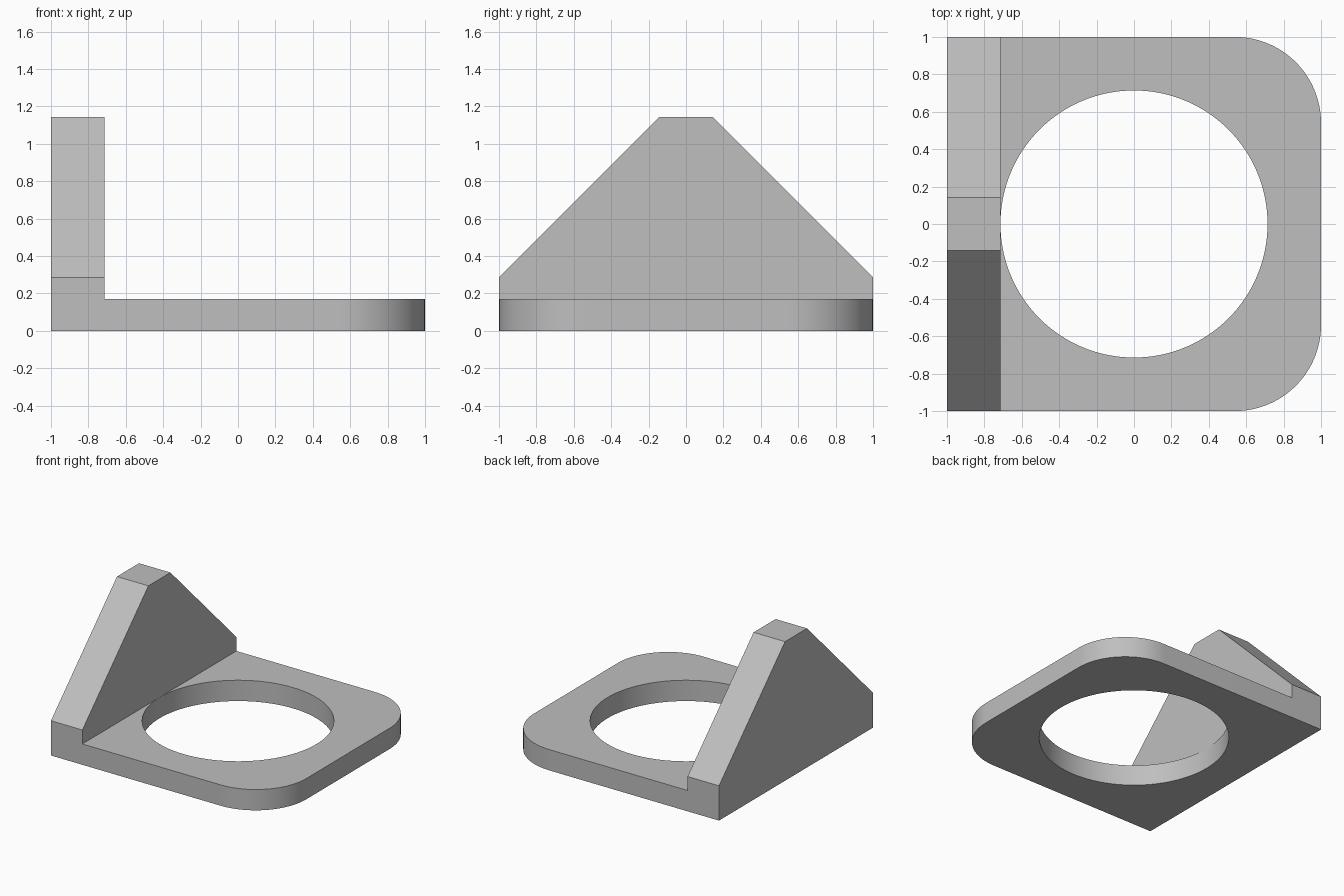
import bpy, bmesh, math
from mathutils import Vector

THICK = 0.171     # plate thickness
WALL_X = -0.7145  # inner face of the upright wall
HOLE_R = 0.714
CORNER_R = 0.46

if "Cube" in bpy.data.objects:
    bpy.data.objects.remove(bpy.data.objects["Cube"])

grey = bpy.data.materials.new("plain grey")
grey.use_nodes = True
colour = (0.52, 0.52, 0.52, 1)
grey.diffuse_color = colour
grey.node_tree.nodes["Principled BSDF"].inputs["Base Color"].default_value = colour


def prism(name, points, direction):
    """Extrude a closed profile along a direction into a solid."""
    bm = bmesh.new()
    face = bm.faces.new([bm.verts.new(p) for p in points])
    result = bmesh.ops.extrude_face_region(bm, geom=[face])
    moved = [v for v in result["geom"] if isinstance(v, bmesh.types.BMVert)]
    bmesh.ops.translate(bm, verts=moved, vec=Vector(direction))
    bmesh.ops.recalc_face_normals(bm, faces=bm.faces)
    mesh = bpy.data.meshes.new(name)
    bm.to_mesh(mesh)
    bm.free()
    mesh.materials.append(grey)
    obj = bpy.data.objects.new(name, mesh)
    bpy.context.collection.objects.link(obj)
    return obj


def arc(cx, cy, radius, start, end, steps, z=0):
    angles = [math.radians(start + (end - start) * i / steps) for i in range(steps + 1)]
    return [(cx + radius * math.cos(a), cy + radius * math.sin(a), z) for a in angles]


def combine(target, helper, operation):
    """Apply a boolean and remove the helper."""
    helper.hide_render = True
    mod = target.modifiers.new(operation.title(), 'BOOLEAN')
    mod.operation = operation
    mod.object = helper
    mod.solver = 'EXACT'
    bpy.context.view_layer.objects.active = target
    bpy.ops.object.modifier_apply(modifier=mod.name)
    bpy.data.objects.remove(helper)


# Base plate: square at the wall side, rounded at the free side
c = 1 - CORNER_R
outline = [(-1, 1, 0), (-1, -1, 0)]
outline += arc(c, -c, CORNER_R, -90, 0, 24) + arc(c, c, CORNER_R, 0, 90, 24)
bracket = prism("bracket", outline, (0, 0, THICK))

# Upright wall with sloping shoulders, mirrored in y
half = [(1, 0), (1, 0.286), (0.143, 1.143)]
profile = [(-1, y, z) for y, z in half] + [(-1, -y, z) for y, z in reversed(half)]
wall = prism("wall", profile, (WALL_X + 1, 0, 0))
combine(bracket, wall, 'UNION')

# Large round opening through the plate
hole = prism("hole_cutter", arc(0, 0, HOLE_R, 0, 360, 128, -0.2)[:-1], (0, 0, THICK + 0.2 + 0.001))
combine(bracket, hole, 'DIFFERENCE')

# Smooth curved sides, sharp edges elsewhere
bpy.ops.object.select_all(action='DESELECT')
bracket.select_set(True)
bpy.context.view_layer.objects.active = bracket
bpy.ops.object.shade_smooth_by_angle(angle=math.radians(30))
